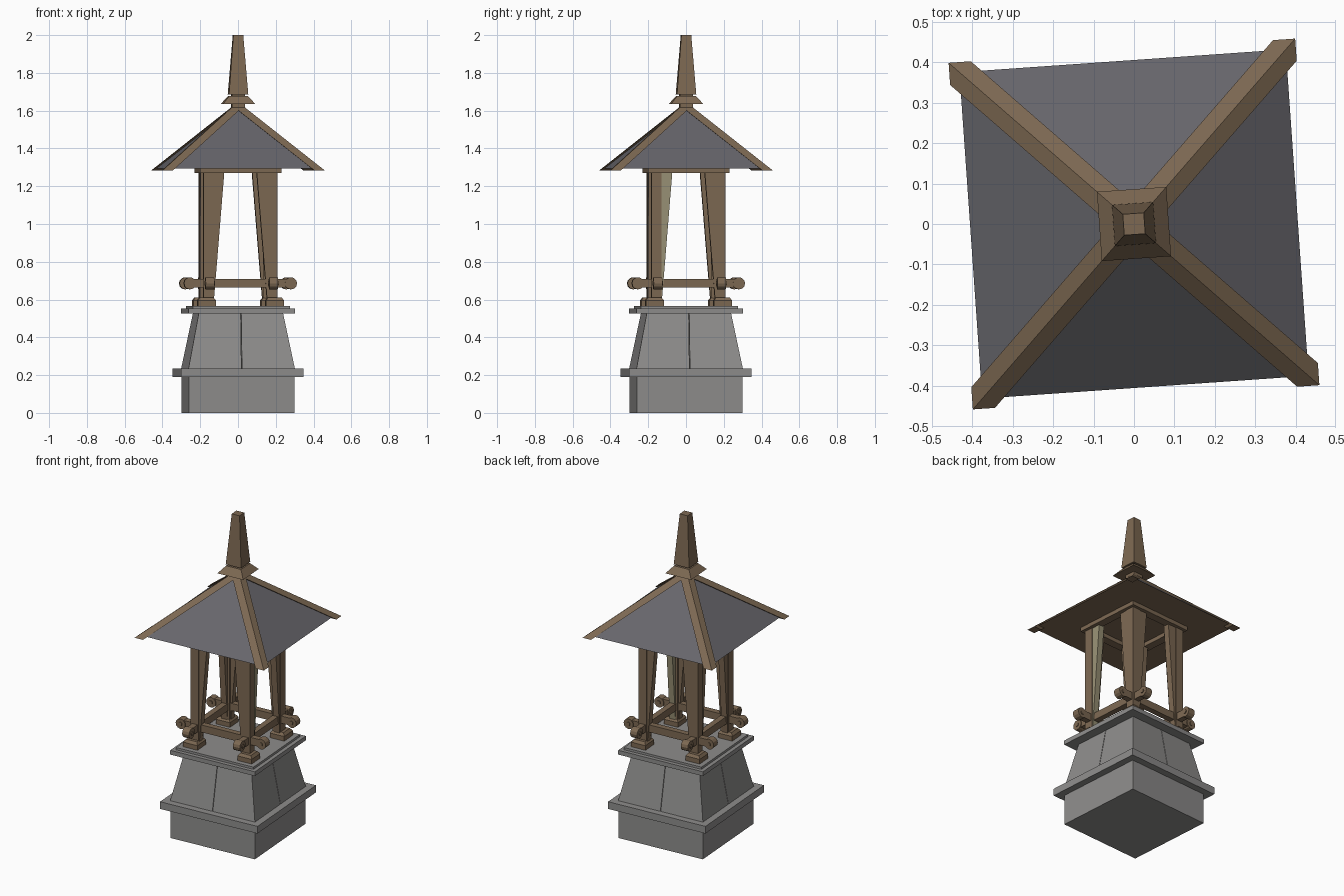
import bpy, bmesh, math
from mathutils import Matrix

cube = bpy.data.objects.get("Cube")
if cube:
    bpy.data.objects.remove(cube, do_unlink=True)

TURN = math.radians(4)  # the whole lantern stands slightly turned


def material(name, rgb):
    m = bpy.data.materials.new(name)
    m.use_nodes = True
    m.diffuse_color = (*rgb, 1)
    m.node_tree.nodes["Principled BSDF"].inputs["Base Color"].default_value = (*rgb, 1)
    return m


STONE = material("grey stone", (0.27, 0.265, 0.26))
WOOD = material("brown wood", (0.205, 0.14, 0.085))
SLATE = material("dark slate", (0.135, 0.132, 0.147))
PALE = material("pale wood", (0.32, 0.285, 0.18))


def finish(name, bm, mats, turns=(0,)):
    """Store the mesh and place one linked object per quarter turn."""
    bmesh.ops.recalc_face_normals(bm, faces=bm.faces)
    mesh = bpy.data.meshes.new(name)
    bm.to_mesh(mesh)
    bm.free()
    for m in mats:
        mesh.materials.append(m)
    for k in turns:
        ob = bpy.data.objects.new(name, mesh)
        ob.rotation_euler.z = TURN + k * math.pi / 2
        bpy.context.collection.objects.link(ob)
    return mesh


def add_block(bm, low, high, z0, z1):
    """Six-sided block between two rectangles (x0, x1, y0, y1)."""
    rings = []
    for (x0, x1, y0, y1), z in ((low, z0), (high, z1)):
        rings.append([bm.verts.new((x, y, z)) for x, y in
                      ((x0, y0), (x1, y0), (x1, y1), (x0, y1))])
    a, b = rings
    bm.faces.new(a)
    bm.faces.new(b)
    for i in range(4):
        j = (i + 1) % 4
        bm.faces.new((a[i], a[j], b[j], b[i]))


def block(name, low, high, z0, z1, mat, turns=(0,)):
    bm = bmesh.new()
    add_block(bm, low, high, z0, z1)
    return finish(name, bm, [mat], turns)


def square(h):
    return (-h, h, -h, h)


ALL = range(4)

# Stone pedestal
block("pedestal_base", square(0.281), square(0.281), 0, 0.19, STONE)
block("pedestal_band", square(0.324), square(0.324), 0.19, 0.235, STONE)
block("pedestal_cap", square(0.282), square(0.282), 0.525, 0.552, STONE)
block("pedestal_top_step", square(0.258), square(0.258), 0.552, 0.566, STONE)
# Tapered body in four quarters with a fine joint between them
J = 0.0015
block("pedestal_body_quarter", (J, 0.282, -0.282, -J), (J, 0.224, -0.224, -J),
      0.235, 0.525, STONE, ALL)

# Post feet with chamfered tops
bm = bmesh.new()
foot = (0.133, 0.228, -0.228, -0.133)
foot_top = (0.145, 0.216, -0.216, -0.145)
add_block(bm, foot, foot, 0.566, 0.595)
add_block(bm, foot, foot_top, 0.595, 0.612)
finish("post_foot", bm, [WOOD], ALL)

# Corner posts, each with two braces that widen towards the top
core = (0.143, 0.197, -0.197, -0.143)
block("corner_post", core, core, 0.6, 1.275, WOOD, ALL)
block("front_brace", (0.141, 0.15, -0.193, -0.155), (0.086, 0.15, -0.193, -0.155),
      0.6, 1.275, WOOD, ALL)
side_low, side_high = (0.155, 0.193, -0.15, -0.141), (0.155, 0.193, -0.15, -0.086)
block("side_brace", side_low, side_high, 0.6, 1.275, WOOD, (1, 2, 3))
block("pale_side_brace", side_low, side_high, 0.6, 1.275, PALE)

# Crossing rails with round ends and pegs
bm = bmesh.new()
rail = (-0.27, 0.27, -0.187, -0.151)
add_block(bm, rail, rail, 0.664, 0.71)
for side in (-1, 1):
    for radius, depth in ((0.032, 0.046), (0.012, 0.056)):
        place = (Matrix.Translation((side * 0.268, -0.169, 0.686))
                 @ Matrix.Rotation(math.pi / 2, 4, "X"))
        bmesh.ops.create_cone(bm, cap_ends=True, segments=12, radius1=radius,
                              radius2=radius, depth=depth, matrix=place)
finish("rail", bm, [WOOD], ALL)

# Frame under the roof
beam = (-0.2155, 0.2155, -0.2155, -0.165)
block("top_frame_beam", beam, beam, 1.27, 1.3, WOOD, ALL)

# Pyramid roof: slate above, wood below
bm = bmesh.new()
bmesh.ops.create_cone(bm, cap_ends=True, segments=4, radius1=0.405 * math.sqrt(2),
                      radius2=0, depth=0.335,
                      matrix=Matrix.Translation((0, 0, 1.4625))
                      @ Matrix.Rotation(math.pi / 4, 4, "Z"))
bm.normal_update()
for f in bm.faces:
    f.material_index = 1 if f.normal.z < -0.9 else 0
finish("roof", bm, [SLATE, WOOD])

# Hip beams leaning from the corners to the peak
block("hip_beam", (0.375, 0.43, -0.43, -0.375), (-0.03, 0.025, -0.025, 0.03),
      1.284, 1.625, WOOD, ALL)

# Collar and spire
block("roof_collar", square(0.086), square(0.05), 1.635, 1.677, WOOD)
block("spire_neck", square(0.035), square(0.035), 1.6, 1.69, WOOD)
block("spire", square(0.051), square(0.026), 1.686, 2.0, WOOD)
